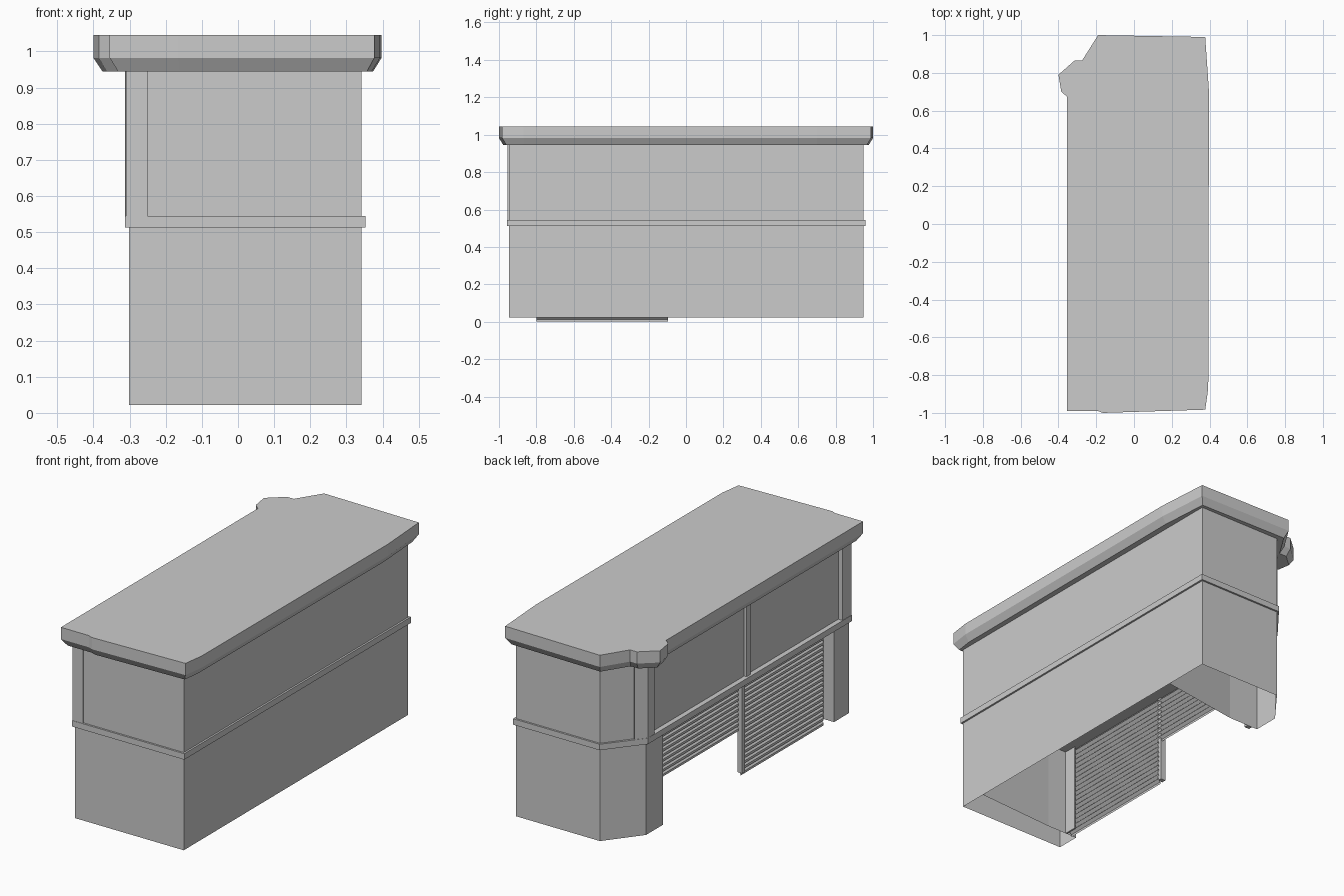
import bpy, bmesh
from mathutils import Vector

if "Cube" in bpy.data.objects:
    bpy.data.objects.remove(bpy.data.objects["Cube"])


def loft(name, rings, caps=True, closed=True):
    """Surface through equal-length rings of 3D points, solid when capped."""
    bm = bmesh.new()
    vs = [[bm.verts.new(p) for p in r] for r in rings]
    n = len(vs[0])
    if caps:
        bm.faces.new(vs[0])
        bm.faces.new(vs[-1])
    for a, b in zip(vs, vs[1:]):
        for i in range(n if closed else n - 1):
            j = (i + 1) % n
            bm.faces.new((a[i], a[j], b[j], b[i]))
    if caps:
        bmesh.ops.recalc_face_normals(bm, faces=bm.faces)
    me = bpy.data.meshes.new(name)
    bm.to_mesh(me)
    bm.free()
    ob = bpy.data.objects.new(name, me)
    bpy.context.collection.objects.link(ob)
    return ob


def prism(name, pts, z0, z1, **kw):
    return loft(name, [[(x, y, z) for x, y in pts] for z in (z0, z1)], **kw)


def box(name, x0, x1, y0, y1, z0, z1):
    return prism(name, [(x0, y0), (x1, y0), (x1, y1), (x0, y1)], z0, z1)


def inset(pts, d):
    """Mitred inward offset of a counter-clockwise outline."""
    out = []
    for i, p in enumerate(pts):
        p, a, b = Vector(p), Vector(pts[i - 1]), Vector(pts[(i + 1) % len(pts)])
        e, f = (p - a).normalized(), (b - p).normalized()
        n1, n2 = Vector((-e.y, e.x)), Vector((-f.y, f.x))
        out.append(tuple(p + (n1 + n2) * d / (1 + n1.dot(n2))))
    return out


# Flat roof slab with a bevelled lower edge
roof = [(-.355, -.99), (-.19, -.99), (-.165, -1.0), (.377, -.983), (.393, -.87),
        (.397, .7), (.377, .99), (-.19, 1.0), (-.275, .865), (-.315, .865),
        (-.4, .79), (-.385, .7), (-.355, .675)]
loft("roof", [[(x, y, z) for x, y in inset(roof, d)]
              for d, z in ((.023, .945), (0, .982), (0, 1.045))])

# Upper storey, with its left side set back behind the window frames
prism("upper_walls", [(-.285, -.947), (.342, -.947), (.342, .949), (-.155, .949), (-.285, .78)],
      .5, .95)

# Lower outer walls: one thin skin, open underneath and along the left
prism("lower_walls", [(-.245, -.82), (-.302, -.82), (-.302, -.947), (.342, -.947), (.342, .949),
                      (-.155, .949), (-.298, .763), (-.298, .62), (-.245, .62)],
      .022, .515, caps=False, closed=False)
# Inner partition at each end, slightly splayed
prism("front_partition", [(.342, -.79), (-.12, -.82), (-.245, -.82)],
      .022, .515, caps=False, closed=False)
prism("back_partition", [(.342, .69), (-.12, .62), (-.245, .62)],
      .022, .515, caps=False, closed=False)

# Moulding band around the middle, forming the sill on the left
outline = [(-.302, -.947), (.342, -.947), (.342, .949), (-.155, .949), (-.302, .763)]
prism("middle_band", inset(outline, -.01), .513, .545)

# Upper corner trims and the mullion between the two panels
box("front_corner_trim", -.31, -.25, -.955, -.88, .54, .95)
prism("back_corner_trim", [(-.268, .818), (-.312, .765), (-.31, .71), (-.27, .71), (-.25, .80)],
      .54, .95)
box("mullion", -.30, -.28, -.115, -.085, .54, .95)


# Roller shutters: thin corrugated sheet of slats running along y
def shutter(name, y0, y1, z0, z1, pitch=.0265):
    count = round((z1 - z0) / pitch)
    step = (z1 - z0) / count
    prof = []
    for i in range(count):
        z = z0 + i * step
        prof += [(-.255, z), (-.255, z + step * .45), (-.241, z + step * .95)]
    prof.append((-.255, z1))
    return loft(name, [[(x, y, z) for x, z in prof] for y in (y1, y0)], caps=False, closed=False)


shutter("closed_shutter", -.80, -.095, 0, .513)
shutter("half_open_shutter", -.095, .62, .245, .513)

# Shutter guide posts
box("middle_guide_post", -.276, -.247, -.105, -.081, .022, .515)
box("back_guide_post", -.265, -.236, .596, .62, .022, .515)
box("front_guide_post", -.241, -.233, -.82, -.75, .022, .515)
